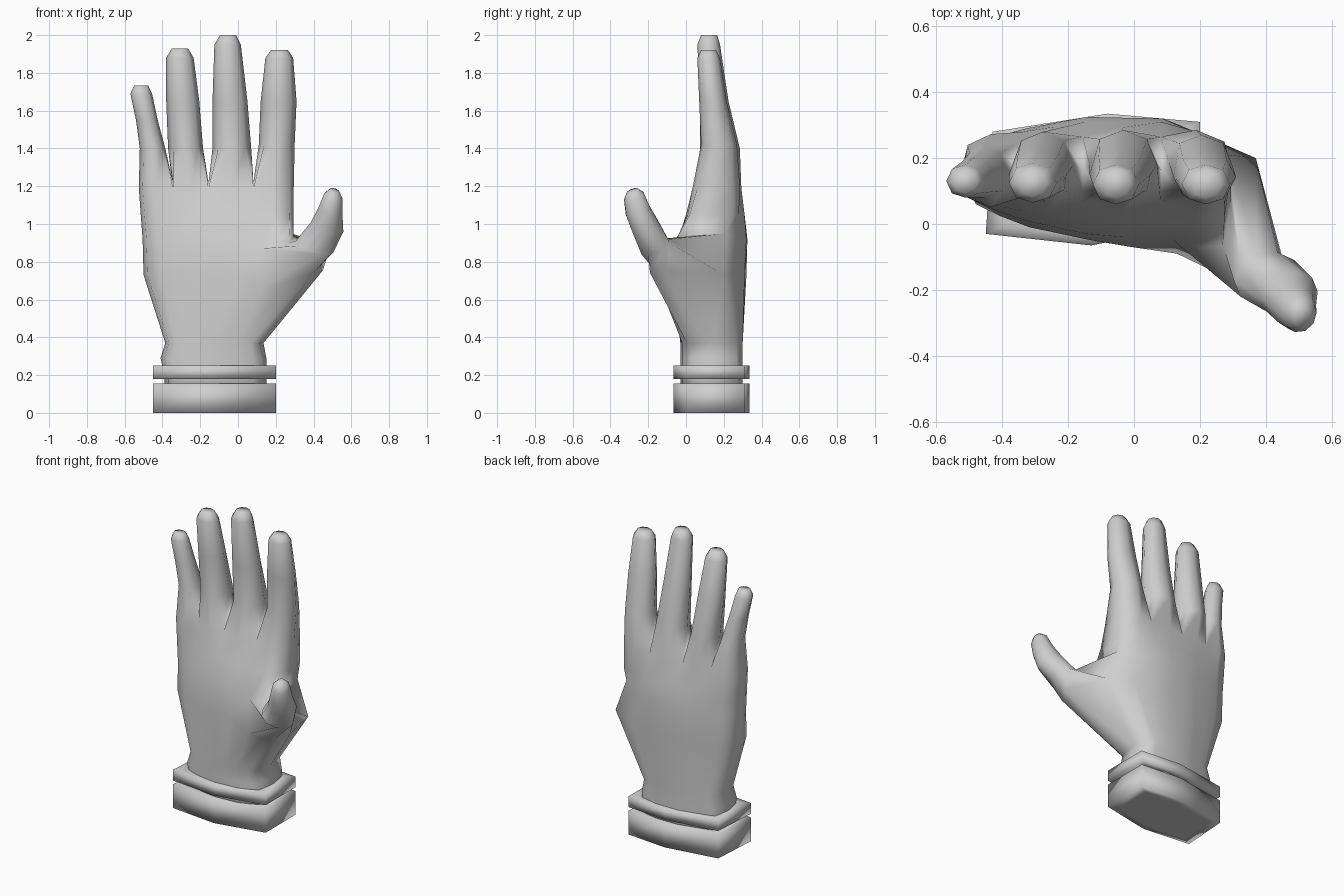
import bpy, bmesh, math
from mathutils import Vector

old = bpy.data.objects.get("Cube")
if old:
    bpy.data.objects.remove(old, do_unlink=True)

grey = bpy.data.materials.new("light_grey")
grey.use_nodes = True
COLOUR = (0.62, 0.62, 0.62, 1)
grey.diffuse_color = COLOUR
grey.node_tree.nodes["Principled BSDF"].inputs["Base Color"].default_value = COLOUR
grey.node_tree.nodes["Principled BSDF"].inputs["Roughness"].default_value = 0.7


def finish(bm, name):
    """Turn a bmesh into a smooth shaded object."""
    bmesh.ops.recalc_face_normals(bm, faces=bm.faces)
    mesh = bpy.data.meshes.new(name)
    bm.to_mesh(mesh)
    bm.free()
    mesh.materials.append(grey)
    mesh.shade_smooth()
    obj = bpy.data.objects.new(name, mesh)
    bpy.context.collection.objects.link(obj)
    return obj


def bridge(bm, a, b, skip=()):
    """Quads between two closed rings of equal length."""
    n = len(a)
    for i in range(n):
        if i not in skip:
            j = (i + 1) % n
            bm.faces.new((a[i], a[j], b[j], b[i]))


def add_ring(bm, points):
    return [bm.verts.new(p) for p in points]


# --- Hand: one connected skin for palm, fingers and thumb ---
COLUMNS = (0, 0.22, 0.45, 0.74, 1)


def with_mids(vals, bulge=0.0):
    out = []
    for a, b in zip(vals, vals[1:]):
        out += [a, (a + b) / 2 + bulge]
    return out + [vals[-1]]


def palm_points(z, xl, xr, front, back, bulge=0.0):
    """Ring of 20: front 0-8, thumb side 9, back 10-18, little-finger side 19."""
    xs = with_mids([xl + (xr - xl) * t for t in COLUMNS])
    f, b = with_mids(front, -bulge), with_mids(back, bulge)
    inset = [0.02] + [0] * 7 + [-0.02]
    pts = [(x + d, y, z) for x, y, d in zip(xs, f, inset)]
    pts.append((xr, (front[-1] + back[-1]) / 2, z))
    pts += [(x + d, y, z) for x, y, d in reversed(list(zip(xs, b, inset)))]
    pts.append((xl, (front[0] + back[0]) / 2, z))
    return pts


WRIST_F, WRIST_B = (0.03, -0.01, -0.03, -0.02, 0.03), (0.24, 0.27, 0.30, 0.30, 0.27)
sections = [
    palm_points(0.10, -0.39, 0.15, WRIST_F, WRIST_B),
    palm_points(0.20, -0.39, 0.15, WRIST_F, WRIST_B),
    palm_points(0.29, -0.41, 0.15, WRIST_F, WRIST_B),
    palm_points(0.37, -0.385, 0.135, WRIST_F, WRIST_B),
    palm_points(0.73, -0.50, 0.33, (0.06, -0.01, -0.05, -0.09, -0.15),
                (0.24, 0.29, 0.32, 0.31, 0.22)),
    palm_points(0.92, -0.505, 0.295, (0.07, 0.01, -0.03, -0.05, -0.06),
                (0.24, 0.29, 0.325, 0.32, 0.23)),
    palm_points(1.05, -0.515, 0.295, (0.075, 0.04, 0.01, 0.0, 0.02),
                (0.24, 0.28, 0.31, 0.31, 0.25)),
    palm_points(1.19, -0.525, 0.295, (0.08, 0.08, 0.07, 0.065, 0.06),
                (0.24, 0.25, 0.265, 0.265, 0.25), bulge=0.028),
]
# Ball of the thumb and the web above it
THUMB_ROW = 4
sections[4][6:11] = [(0.13, -0.09, 0.66), (0.28, -0.15, 0.70), (0.40, -0.19, 0.74),
                     (0.45, -0.10, 0.755), (0.37, 0.20, 0.73)]
sections[5][6:11] = [(0.12, -0.05, 0.87), (0.20, -0.07, 0.88), (0.27, -0.065, 0.90),
                     (0.295, 0.06, 0.93), (0.285, 0.21, 0.95)]

bm = bmesh.new()
rings = [add_ring(bm, s) for s in sections]
bm.faces.new(rings[0])
for row, (a, b) in enumerate(zip(rings, rings[1:])):
    bridge(bm, a, b, skip=range(6, 10) if row == THUMB_ROW else ())

# Fingers: each ring is x0, x1, y0, y1, z
fingers = [
    [(-0.52, -0.385, 0.08, 0.235, 1.40), (-0.54, -0.425, 0.08, 0.205, 1.55),
     (-0.57, -0.455, 0.08, 0.18, 1.69), (-0.55, -0.475, 0.095, 0.16, 1.732)],
    [(-0.37, -0.185, 0.075, 0.28, 1.40), (-0.38, -0.205, 0.075, 0.225, 1.65),
     (-0.38, -0.235, 0.065, 0.185, 1.88), (-0.35, -0.265, 0.085, 0.16, 1.93)],
    [(-0.135, 0.07, 0.075, 0.285, 1.40), (-0.135, 0.05, 0.075, 0.225, 1.65),
     (-0.125, 0.015, 0.06, 0.18, 1.95), (-0.095, -0.01, 0.08, 0.165, 2.0)],
    [(0.11, 0.30, 0.08, 0.27, 1.42), (0.12, 0.31, 0.07, 0.215, 1.65),
     (0.145, 0.292, 0.06, 0.18, 1.88), (0.175, 0.265, 0.08, 0.16, 1.92)],
]


def finger_points(x0, x1, y0, y1, z):
    w, d = (x1 - x0) * 0.15, (y1 - y0) * 0.13
    xm, ym = (x0 + x1) / 2, (y0 + y1) / 2
    return [(x0 + w, y0 + d, z), (xm, y0, z), (x1 - w, y0 + d, z), (x1, ym, z),
            (x1 - w, y1 - d, z), (xm, y1, z), (x0 + w, y1 - d, z), (x0, ym, z)]


top = rings[-1]
sides = [top[19]]
for k in (2, 4, 6):  # middle of the skin between two fingers
    mid = (top[k].co + top[18 - k].co) / 2
    sides.append(bm.verts.new(mid + Vector((0, 0, 0.03))))
sides.append(top[9])
for i, finger in enumerate(fingers):
    k = 2 * i
    prev = [top[k], top[k + 1], top[k + 2], sides[i + 1],
            top[16 - k], top[17 - k], top[18 - k], sides[i]]
    for sec in finger:
        cur = add_ring(bm, finger_points(*sec))
        bridge(bm, prev, cur)
        prev = cur
    bm.faces.new(prev)

# Thumb: grows from the opening left in the palm
axis = Vector((0.30, -0.35, 0.88)).normalized()
outer = (Vector((1, 0, 0)) - axis * axis.x).normalized()
front = -axis.cross(outer)
prev = rings[4][6:11] + rings[5][6:11][::-1]
angles = [math.radians(18 + 36 * j) for j in range(10)]
for centre, rx, ry in [((0.405, -0.165, 0.88), 0.105, 0.085),
                       ((0.472, -0.215, 0.985), 0.090, 0.078),
                       ((0.490, -0.255, 1.07), 0.066, 0.070),
                       ((0.505, -0.275, 1.145), 0.052, 0.058),
                       ((0.512, -0.285, 1.178), 0.027, 0.030)]:
    cur = add_ring(bm, [Vector(centre) + front * (ry * math.cos(t)) + outer * (rx * math.sin(t))
                        for t in angles])
    bridge(bm, prev, cur)
    prev = cur
bm.faces.new(prev)
finish(bm, "hand")

# --- Cuff bands: six-sided slabs with softly shaded rims ---
OUTLINE = [(-0.45, -0.03), (-0.13, -0.065), (0.20, 0.0),
           (0.20, 0.31), (-0.08, 0.335), (-0.43, 0.28)]


def band(name, z0, z1):
    bm = bmesh.new()
    cx, cy = -0.125, 0.135
    loops = []
    for z, s in ((z0, 0.8), (z0, 1), (z1, 1), (z1, 0.8)):
        loops.append(add_ring(bm, [(cx + (x - cx) * s, cy + (y - cy) * s, z) for x, y in OUTLINE]))
    for a, b in zip(loops, loops[1:]):
        bridge(bm, a, b)
    bm.faces.new(loops[0])
    bm.faces.new(loops[-1])
    return finish(bm, name)


band("lower_cuff", 0.0, 0.155)
band("upper_cuff_band", 0.18, 0.25)
